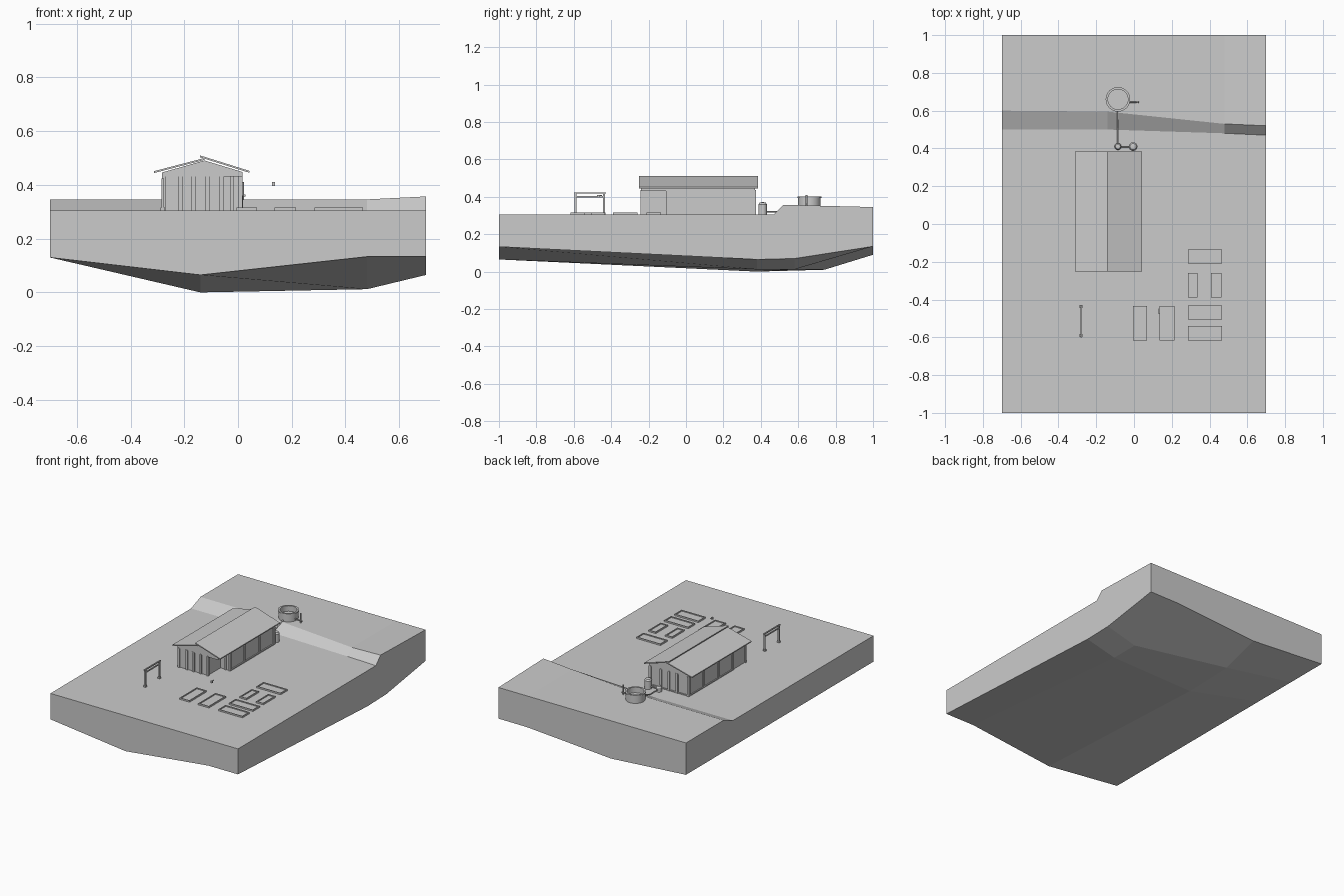
import bpy, bmesh, math
from mathutils import Vector

if "Cube" in bpy.data.objects:
    bpy.data.objects.remove(bpy.data.objects["Cube"])


def mesh_obj(name, verts, faces):
    me = bpy.data.meshes.new(name)
    me.from_pydata(verts, [], faces)
    bm = bmesh.new()
    bm.from_mesh(me)
    bmesh.ops.recalc_face_normals(bm, faces=bm.faces)
    bm.to_mesh(me)
    bm.free()
    ob = bpy.data.objects.new(name, me)
    bpy.context.collection.objects.link(ob)
    return ob


def prism(name, profile, y0, y1):
    # closed xz profile extruded along y
    n = len(profile)
    verts = [(x, y, z) for y in (y0, y1) for x, z in profile]
    faces = [tuple(range(n)), tuple(range(n, 2 * n))]
    faces += [(i, (i + 1) % n, (i + 1) % n + n, i + n) for i in range(n)]
    return mesh_obj(name, verts, faces)


def box(name, x0, x1, y0, y1, z0, z1):
    return prism(name, [(x0, z0), (x1, z0), (x1, z1), (x0, z1)], y0, y1)


def lathe(name, profile, x, y, n=24):
    # closed or axis-ended rz profile turned about z
    bm = bmesh.new()
    vs = [bm.verts.new((r, 0, z)) for r, z in profile]
    es = [bm.edges.new((a, b)) for a, b in zip(vs, vs[1:])]
    bmesh.ops.spin(bm, geom=vs + es, cent=(0, 0, 0), axis=(0, 0, 1),
                   angle=2 * math.pi, steps=n)
    bmesh.ops.remove_doubles(bm, verts=bm.verts, dist=1e-5)
    bmesh.ops.recalc_face_normals(bm, faces=bm.faces)
    me = bpy.data.meshes.new(name)
    bm.to_mesh(me)
    bm.free()
    ob = bpy.data.objects.new(name, me)
    ob.location = (x, y, 0)
    bpy.context.collection.objects.link(ob)
    bpy.ops.object.select_all(action='DESELECT')
    ob.select_set(True)
    bpy.context.view_layer.objects.active = ob
    bpy.ops.object.shade_smooth_by_angle()
    return ob


def rod(name, a, b, r):
    a, b = Vector(a), Vector(b)
    bpy.ops.mesh.primitive_cylinder_add(vertices=12, radius=r, depth=(b - a).length,
                                        location=(a + b) / 2)
    ob = bpy.context.object
    ob.rotation_euler = (b - a).to_track_quat('Z', 'Y').to_euler()
    ob.name = name
    return ob


# Ground block: stepped top with a bank, faceted underside
G = 0.305
xs = [-0.7, -0.14, 0.48, 0.7]
top = [[(-1, G), (.5, G), (.6, .345), (1, .345)],
       [(-1, G), (.5, G), (.595, .345), (1, .345)],
       [(-1, G), (.48, G), (.53, .346), (1, .345)],
       [(-1, G), (.47, G), (.52, .357), (1, .345)]]
low = [[(-1, .13), (.38, .13), (.7, .13), (1, .13)],
       [(-1, .065), (.38, .0), (.74, .01), (1, .09)],
       [(-1, .133), (.38, .012), (.58, .012), (1, .134)],
       [(-1, .133), (.38, .065), (.58, .07), (1, .135)]]
verts = [(x, y, z) for g in (top, low) for x, col in zip(xs, g) for y, z in col]
quads = []
for o in (0, 16):
    quads += [(o + 4*i + j, o + 4*i + j + 1, o + 4*i + j + 5, o + 4*i + j + 4)
              for i in range(3) for j in range(3)]
for loop in ([0, 1, 2, 3], [12, 13, 14, 15], [0, 4, 8, 12], [3, 7, 11, 15]):
    quads += [(a, b, b + 16, a + 16) for a, b in zip(loop, loop[1:])]
mesh_obj("ground", verts, quads)

# Barn walls, with a porch notch at the front right corner
EV = 0.437
box("barn_main_walls", -.277, .01, -.1, .365, G, EV)
box("barn_front_walls", -.277, -.06, -.235, -.1, G, EV)
box("barn_foundation", -.283, .017, -.1, .37, G, .312)
prism("gable", [(-.283, .432), (.017, .432), (.017, .448), (-.125, .491), (-.283, .446)],
      -.24, .37)

# Wall posts
P = 0.008
for i, x in enumerate((-.275, -.215, -.165, -.113, -.06)):
    box(f"front_post_{i}", x - P, x + P, -.243, -.227, G, EV)
for i, x in enumerate((-.275, -.19, -.13, -.07, .009)):
    box(f"back_post_{i}", x - P, x + P, .357, .373, G, EV)
for i, y in enumerate((-.1, .05, .21)):
    box(f"right_post_{i}", .001, .017, y - P, y + P, G, EV)
for i, y in enumerate((-.1, .05, .21)):
    box(f"left_post_{i}", -.283, -.267, y - P, y + P, G, EV)
box("porch_inner_post", -.03, -.014, -.108, -.092, G, EV)

# Offset roof panels: the right one overshoots the ridge
T = 0.007
prism("left_roof", [(-.313, .444), (-.125, .493), (-.125, .493 + T), (-.313, .444 + T)],
      -.252, .385)
prism("right_roof", [(-.142, .503), (.043, .445), (.043, .445 + T), (-.142, .503 + T)],
      -.252, .385)

# Entrance gate
for i, y in enumerate((-.59, -.438)):
    box(f"gate_post_{i}", -.285, -.275, y - .005, y + .005, G, .42)
    box(f"gate_foot_{i}", -.288, -.272, y - .008, y + .008, G, .315)
box("gate_beam", -.284, -.276, -.6, -.428, .417, .424)
box("gate_board", -.283, -.277, -.585, -.443, .397, .405)

# Garden beds: raised rim around soil
beds = [(.285, .465, -.21, -.135), (.285, .337, -.39, -.26), (.408, .462, -.39, -.26),
        (.285, .465, -.505, -.432), (.285, .465, -.617, -.54),
        (-.005, .07, -.617, -.434), (.135, .215, -.617, -.434)]
W = 0.006
for i, (a, b, c, d) in enumerate(beds):
    box(f"bed_soil_{i}", a + W, b - W, c + W, d - W, G - .01, .309)
    box(f"bed_left_{i}", a, a + W, c, d, G - .01, .315)
    box(f"bed_right_{i}", b - W, b, c, d, G - .01, .315)
    box(f"bed_front_{i}", a + W, b - W, c, c + W, G - .01, .315)
    box(f"bed_back_{i}", a + W, b - W, d - W, d, G - .01, .315)

# Small floating lamp
box("lamp_body", .126, .138, -.475, -.463, .396, .41)
box("lamp_hook", .131, .134, -.463, -.448, .405, .409)

# Open water tank with rim
lathe("tank", [(0, .34), (.06, .34), (.06, .394), (.065, .394), (.065, .402),
               (.053, .402), (.053, .365), (0, .365)], -.085, .66, 32)
rod("tank_stand_pipe", (.017, .645, .34), (.017, .645, .41), .005)
rod("tank_side_pipe", (-.025, .645, .36), (.027, .645, .36), .004)

# Pressure vessels and feed pipes
for name, x, r, h in (("pump", -.085, .018, .04), ("pressure_vessel", -.005, .023, .067)):
    lathe(name, [(0, G), (r, G), (r, G + h - .012), (r * .7, G + h - .003), (0, G + h)],
          x, .41, 20)
rod("feed_pipe", (-.085, .41, .32), (-.085, .51, .32), .004)
rod("riser_pipe", (-.085, .51, .32), (-.085, .61, .355), .004)
rod("link_pipe", (-.085, .41, .32), (-.005, .41, .32), .004)
